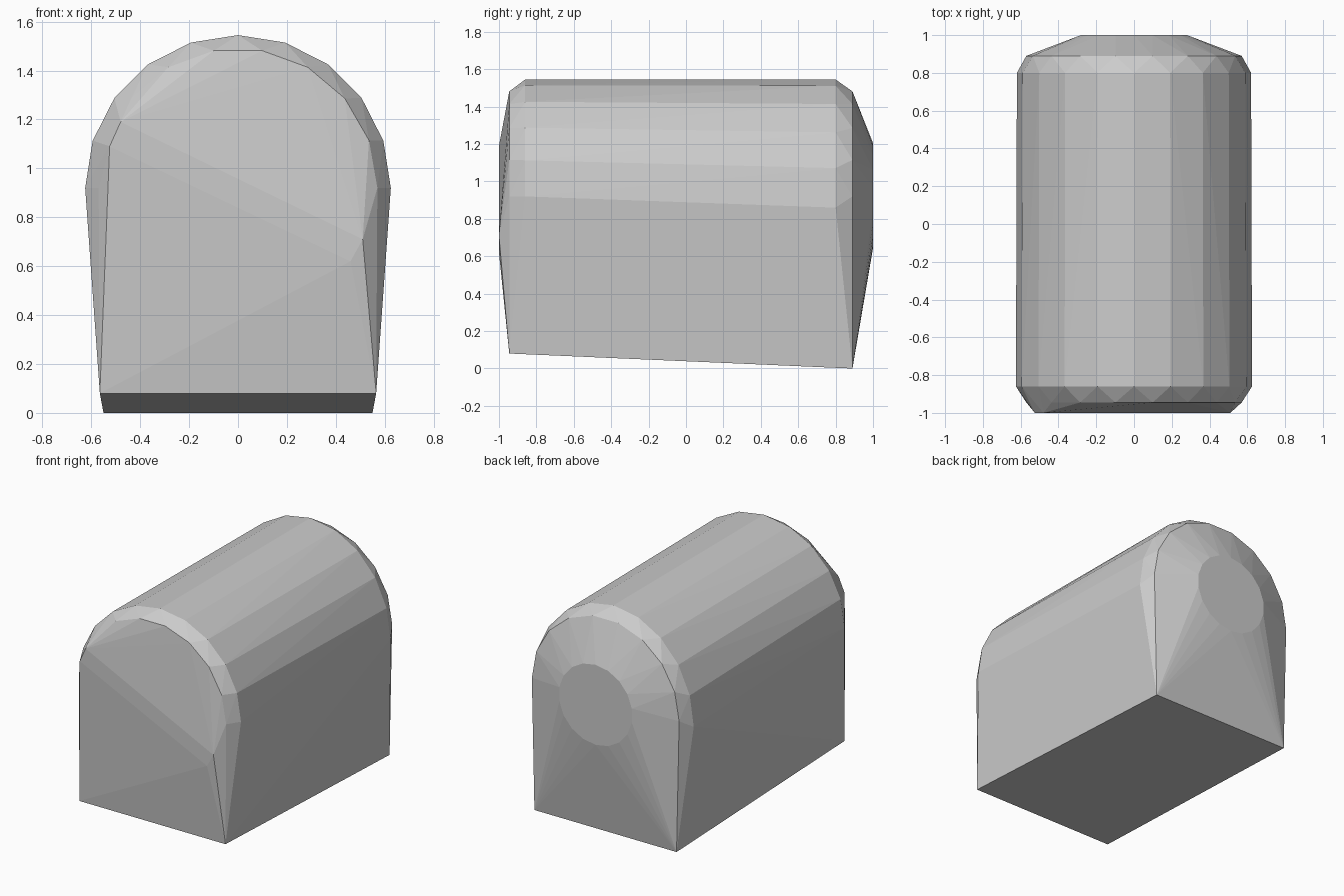
import bpy, bmesh
from math import sin, cos, radians

if "Cube" in bpy.data.objects:
    bpy.data.objects.remove(bpy.data.objects["Cube"])


def arc(y, zc, rx, rz, angles):
    """Points on an ellipse in the xz plane; angle 0 is the top."""
    return [(rx * sin(radians(a)), y, zc + rz * cos(radians(a))) for a in angles]


points = []
# barrel vault rings, front and back
points += arc(-0.86, 0.92, 0.625, 0.625, range(-90, 91, 18))
points += arc(0.80, 0.86, 0.62, 0.685, range(-90, 91, 18))
# bevel rings at both ends
points += arc(-0.945, 0.92, 0.57, 0.57, range(-90, 91, 20))
points += arc(-0.945, 0.92, 0.57, 0.57, range(-90 + 20 - 20, 91, 20))
points += arc(0.89, 0.92, 0.57, 0.57, range(-90, 91, 20))
# round flat cap on the back
points += arc(1.0, 0.925, 0.285, 0.28, range(0, 360, 20))
# slanted flat band on the front
points += [(-0.525, -1.0, 1.09), (-0.48, -1.0, 1.19),
           (0.51, -1.0, 0.71), (0.46, -1.0, 0.62)]
# base corners, slightly raised at the front
for s in (-1, 1):
    points += [(s * 0.565, -0.945, 0.08), (s * 0.55, 0.89, 0.0)]

# wrap all the outlines in one faceted shell
bm = bmesh.new()
for p in points:
    bm.verts.new(p)
bmesh.ops.remove_doubles(bm, verts=bm.verts, dist=0.001)
res = bmesh.ops.convex_hull(bm, input=bm.verts)
bmesh.ops.delete(bm, geom=[v for v in bm.verts if not v.link_faces], context='VERTS')
bmesh.ops.dissolve_limit(bm, angle_limit=radians(0.5), verts=bm.verts, edges=bm.edges)
bmesh.ops.recalc_face_normals(bm, faces=bm.faces)

mesh = bpy.data.meshes.new("rounded_box_shell")
bm.to_mesh(mesh)
bm.free()
obj = bpy.data.objects.new("rounded_box_shell", mesh)
bpy.context.collection.objects.link(obj)
